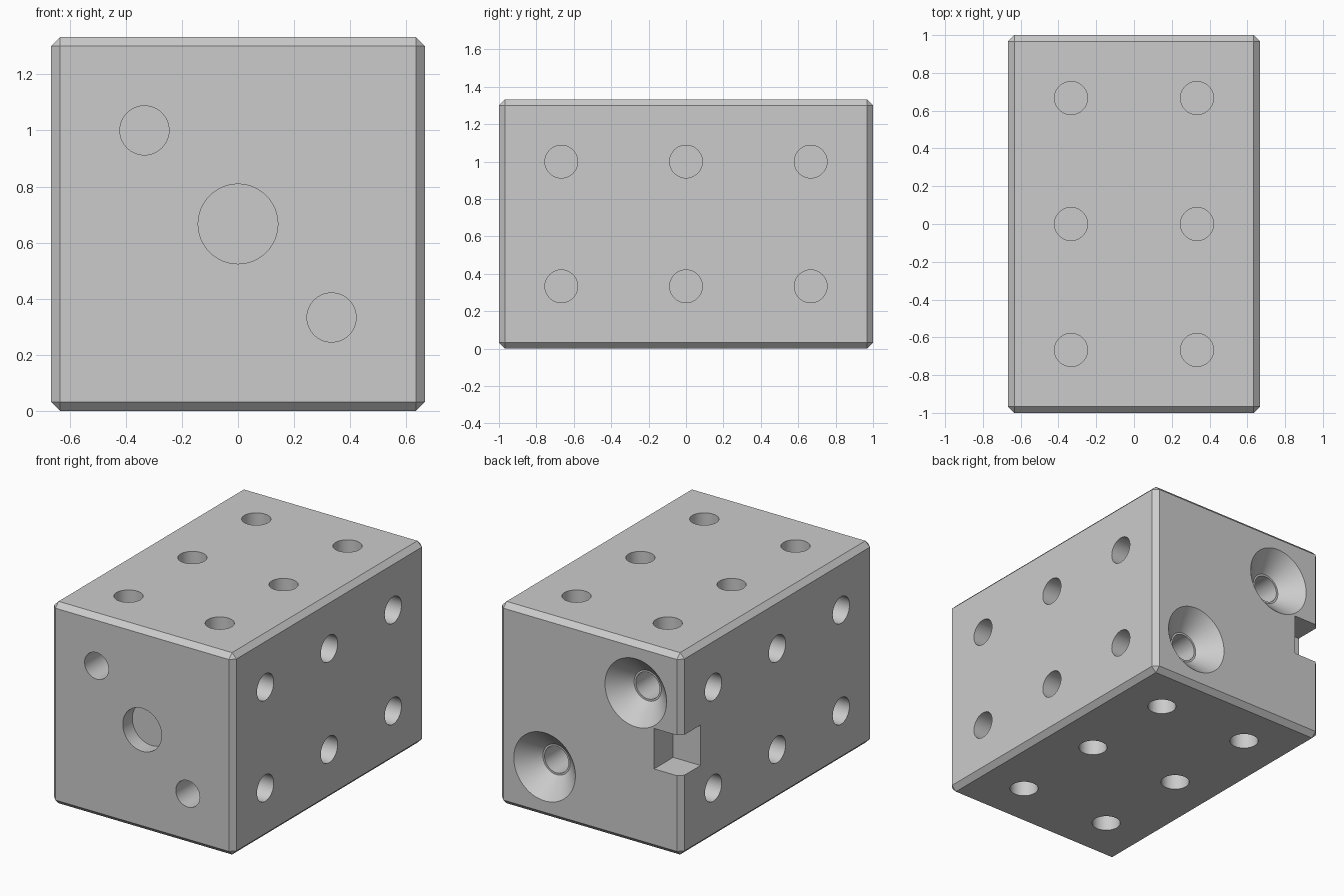
import bpy, bmesh, math
from mathutils import Vector

cube = bpy.data.objects.get("Cube")
if cube:
    bpy.data.objects.remove(cube, do_unlink=True)

W, L, H = 4 / 3, 2.0, 4 / 3      # width, length, height
MID = H / 2
STEP = 1 / 3                     # hole offset from the block's axis
R = 0.0875                       # small hole radius

grey = bpy.data.materials.new("plain grey")
grey.use_nodes = True
grey.diffuse_color = (0.6, 0.6, 0.6, 1)
grey.node_tree.nodes["Principled BSDF"].inputs["Base Color"].default_value = (0.6, 0.6, 0.6, 1)


def make_object(name, bm):
    mesh = bpy.data.meshes.new(name)
    bm.to_mesh(mesh)
    bm.free()
    mesh.materials.append(grey)
    obj = bpy.data.objects.new(name, mesh)
    bpy.context.collection.objects.link(obj)
    return obj


def add_box(bm, size, centre):
    verts = bmesh.ops.create_cube(bm, size=1)["verts"]
    bmesh.ops.scale(bm, verts=verts, vec=size)
    bmesh.ops.translate(bm, verts=verts, vec=centre)


def add_bore(bm, mouth, inward, profile, sides=64):
    """Solid of revolution: profile is (radius, depth) from the mouth inward."""
    turn = Vector((0, 0, 1)).rotation_difference(Vector(inward))
    rings = []
    for radius, depth in profile:
        ring = []
        for i in range(sides):
            a = math.tau * i / sides
            p = Vector((radius * math.cos(a), radius * math.sin(a), depth))
            ring.append(bm.verts.new(Vector(mouth) + turn @ p))
        rings.append(ring)
    for low, high in zip(rings, rings[1:]):
        for i in range(sides):
            j = (i + 1) % sides
            bm.faces.new((low[i], low[j], high[j], high[i]))
    bm.faces.new(rings[0][::-1])
    bm.faces.new(rings[-1])


# Chamfered block
bm = bmesh.new()
add_box(bm, (W, L, H), (0, 0, MID))
bmesh.ops.bevel(bm, geom=bm.edges[:], offset=0.033, segments=1, affect='EDGES')
block = make_object("block", bm)

# Cutter holding every hole and the corner notch
bm = bmesh.new()
hole = [(R, -0.02), (R, 0.23)]
for y in (-2 * STEP, 0, 2 * STEP):
    for side in (-1, 1):
        for off in (-STEP, STEP):
            add_bore(bm, (side * W / 2, y, MID + off), (-side, 0, 0), hole)
            add_bore(bm, (off, y, MID + side * H / 2), (0, 0, -side), hole)

# Front holes, with countersunk bores opposite them on the back
sink = [(0.245, -0.02), (0.1, 0.125), (R, 0.125), (R, 0.4)]
for side in (-1, 1):
    x, z = side * STEP, MID - side * STEP
    add_bore(bm, (x, -L / 2, z), (0, 1, 0), hole)
    add_bore(bm, (x, L / 2, z), (0, -1, 0), sink)

# Shallow round recess in the middle of the front
add_bore(bm, (0, -L / 2, MID), (0, 1, 0), [(0.142, -0.02), (0.142, 0.1)])

# Square notch in the back edge
add_box(bm, (0.4, 0.4, 0.267), (-W / 2, L / 2, MID))
cutter = make_object("hole_cutter", bm)

cut = block.modifiers.new("Holes", 'BOOLEAN')
cut.operation = 'DIFFERENCE'
cut.solver = 'EXACT'
cut.object = cutter

# Bake the cut, then smooth only the round walls
bpy.context.view_layer.objects.active = block
for obj in bpy.context.selected_objects:
    obj.select_set(False)
block.select_set(True)
bpy.ops.object.modifier_apply(modifier=cut.name)
bpy.ops.object.shade_smooth_by_angle(angle=math.radians(25))
bpy.data.objects.remove(cutter, do_unlink=True)
